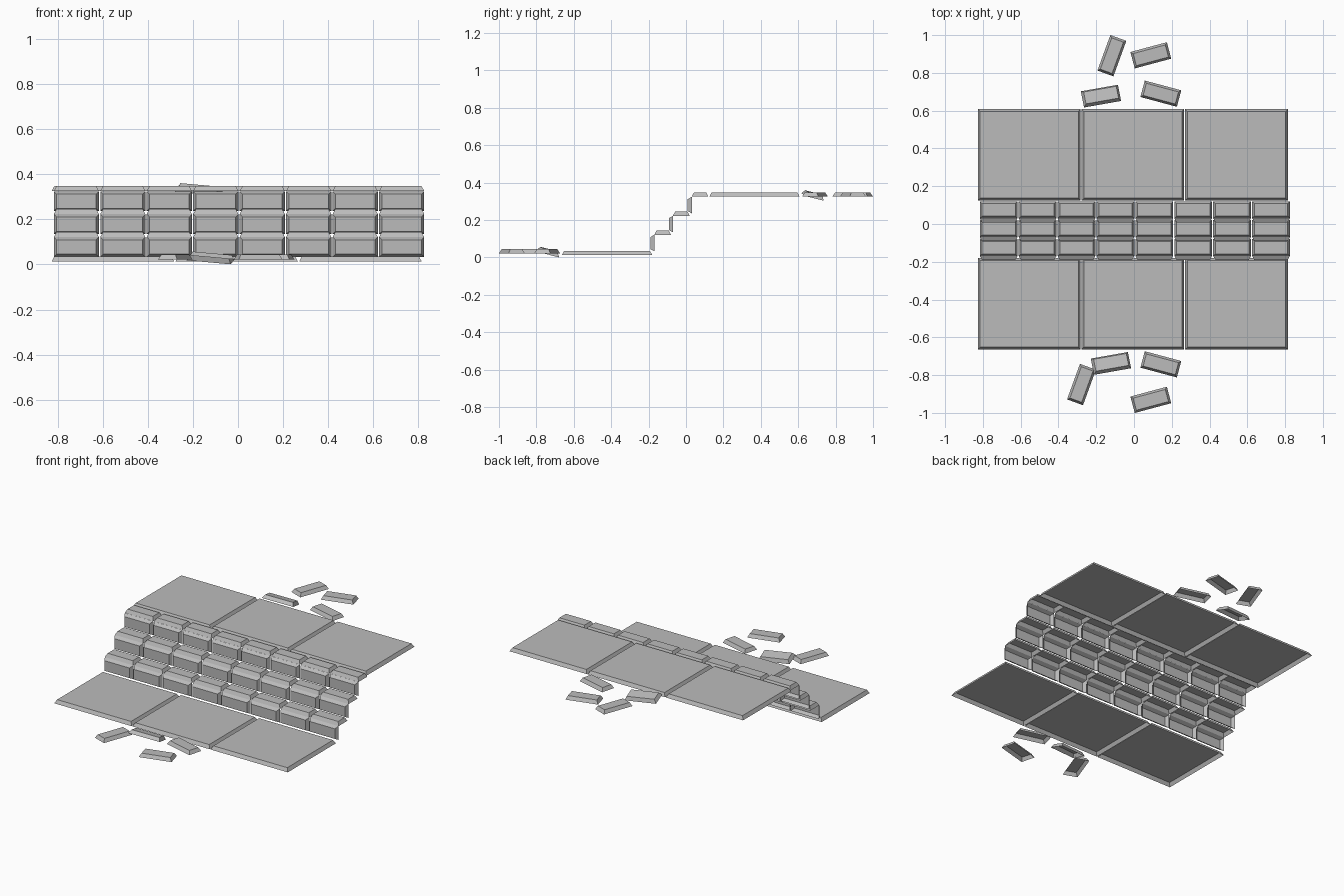
import bpy, bmesh, math
from mathutils import Matrix, Euler

if "Cube" in bpy.data.objects:
    bpy.data.objects.remove(bpy.data.objects["Cube"])

THICK = 0.022    # tile thickness
INSET = 0.012    # how far the sloped rim steps in at the face

stone = bpy.data.materials.new("grey stone")
stone.diffuse_color = (0.5, 0.5, 0.5, 1)
stone.use_nodes = True
stone.node_tree.nodes["Principled BSDF"].inputs["Base Color"].default_value = stone.diffuse_color


def tile(name, size, loc, rot=(0, 0, 0)):
    """Hollow tile: flat face, four sloped rims, open at the base."""
    hx, hy = size[0] / 2, size[1] / 2
    bm = bmesh.new()
    corners = [(-1, -1), (1, -1), (1, 1), (-1, 1)]
    low = [bm.verts.new((sx * hx, sy * hy, 0)) for sx, sy in corners]
    top = [bm.verts.new((sx * (hx - INSET), sy * (hy - INSET), THICK))
           for sx, sy in corners]
    bm.faces.new(top)
    for i in range(4):
        j = (i + 1) % 4
        bm.faces.new((low[i], low[j], top[j], top[i]))
    r = Euler([math.radians(a) for a in rot]).to_matrix().to_4x4()
    bm.transform(Matrix.Translation(loc) @ r)
    mesh = bpy.data.meshes.new(name)
    bm.to_mesh(mesh)
    bm.free()
    mesh.materials.append(stone)
    obj = bpy.data.objects.new(name, mesh)
    bpy.context.collection.objects.link(obj)
    return obj


# Large paving slabs on the lower and upper landing
for label, y, z in (("lower", -0.422, 0.013), ("upper", 0.366, 0.325)):
    for k in range(3):
        tile(f"{label}_slab_{k + 1}", (0.543, 0.483),
             (-0.006 + (k - 1) * 0.5485, y, z))

# Three steps of eight bricks, each with a flat tread and an upright riser
for s in range(3):
    for k in range(8):
        x = 0.0045 + (k - 3.5) * 0.206
        tile(f"tread_{s + 1}_{k + 1}", (0.2, 0.09),
             (x, -0.125 + s * 0.1, 0.121 + s * 0.102))
        tile(f"riser_{s + 1}_{k + 1}", (0.2, 0.088),
             (x, -0.169 + s * 0.1, 0.077 + s * 0.1015), (90, 0, 0))

# Loose bricks scattered beyond each landing, one of them tipped
TIP = (-14, 5, 10)
loose = {
    "lower": [(-0.278, -0.85, 0.022, (0, 0, 70)),
              (0.089, -0.931, 0.022, (0, 0, 15)),
              (-0.122, -0.738, 0.020, TIP),
              (0.142, -0.743, 0.022, (0, 0, -15))],
    "upper": [(-0.117, 0.891, 0.325, (0, 0, 70)),
              (0.089, 0.893, 0.325, (0, 0, 15)),
              (-0.175, 0.677, 0.323, TIP),
              (0.142, 0.690, 0.325, (0, 0, -15))],
}
for label, bricks in loose.items():
    for i, (x, y, z, rot) in enumerate(bricks):
        tile(f"{label}_loose_brick_{i + 1}", (0.2, 0.09), (x, y, z), rot)
